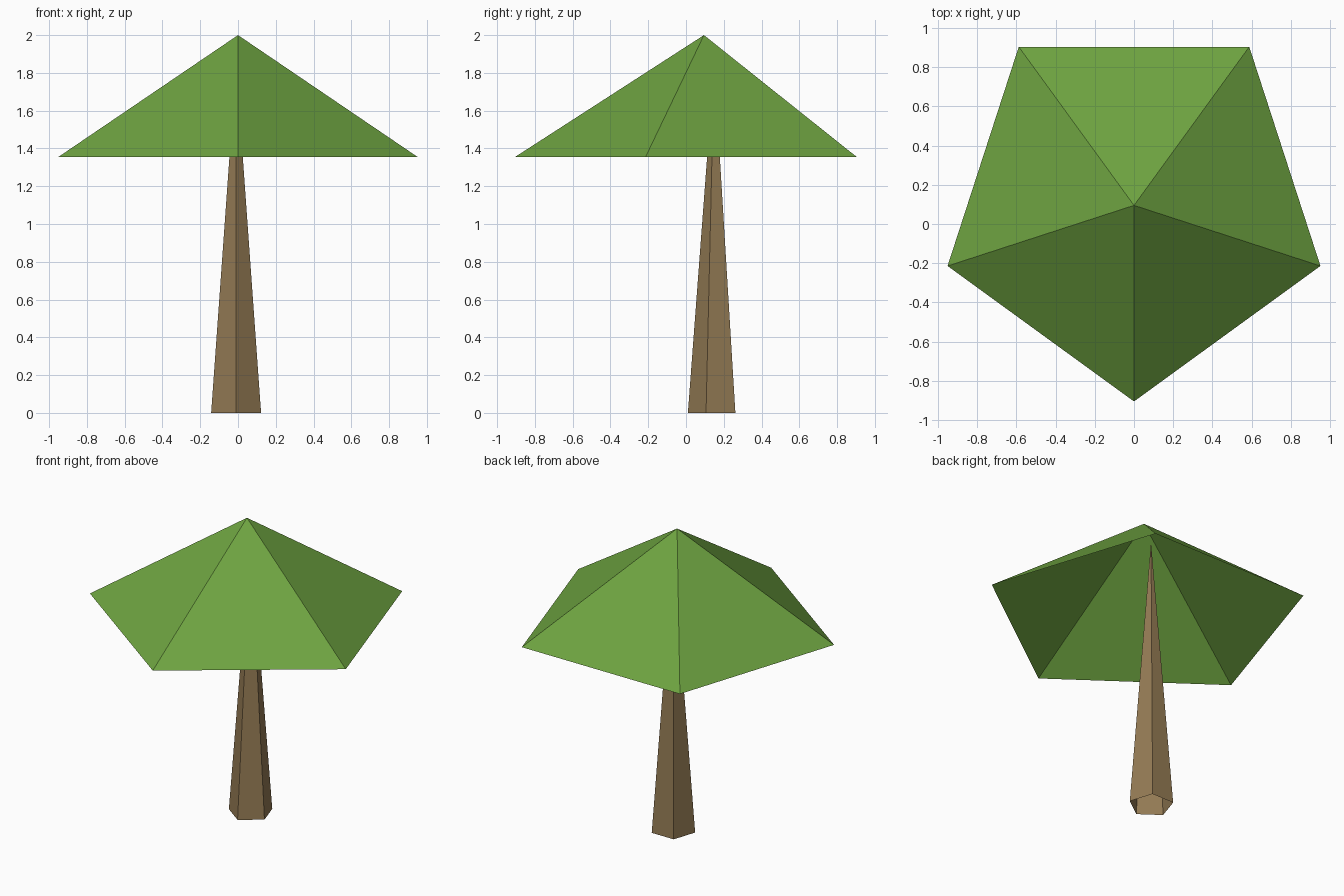
import bpy
import math

cube = bpy.data.objects.get("Cube")
if cube:
    bpy.data.objects.remove(cube, do_unlink=True)


def make_material(name, rgb):
    mat = bpy.data.materials.new(name)
    mat.use_nodes = True
    color = (*rgb, 1)
    mat.diffuse_color = color
    mat.node_tree.nodes["Principled BSDF"].inputs["Base Color"].default_value = color
    return mat


def open_pyramid(name, center, radius, bottom, top, mat):
    """Five-sided pyramid without a base, one corner facing the front."""
    bpy.ops.mesh.primitive_cone_add(
        vertices=5, radius1=radius, radius2=0, depth=top - bottom,
        end_fill_type='NOTHING',
        location=(*center, (top + bottom) / 2))
    obj = bpy.context.object
    obj.name = name
    # Turn the mesh so that a corner points to -y
    start = obj.data.vertices[0].co
    turn = -math.pi / 2 - math.atan2(start.y, start.x)
    obj.rotation_euler.z = turn
    obj.data.materials.append(mat)
    return obj


leaf_green = make_material("leaf green", (0.155, 0.365, 0.052))
bark_brown = make_material("bark brown", (0.30, 0.20, 0.09))

# Wide open canopy
open_pyramid("canopy", (0, 0.095), 1.0, 1.355, 2.0, leaf_green)

# Tapering trunk that ends in a point inside the canopy
open_pyramid("trunk", (-0.01, 0.149), 0.139, 0.0, 1.85, bark_brown)
